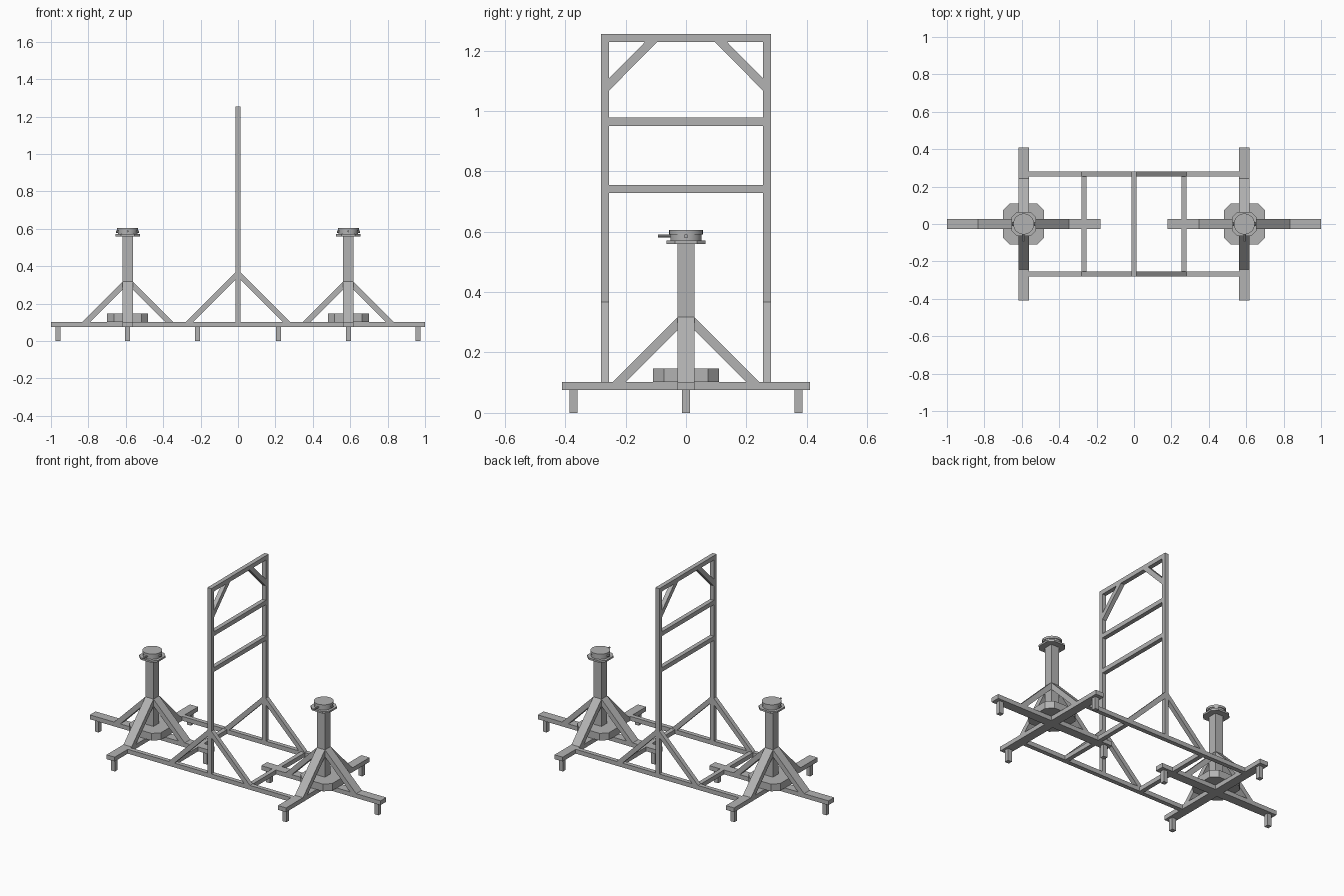
import bpy
import bmesh
from math import pi
from mathutils import Matrix, Vector

if "Cube" in bpy.data.objects:
    bpy.data.objects.remove(bpy.data.objects["Cube"])

steel = bpy.data.materials.new("grey_steel")
steel.use_nodes = True
GREY = (0.45, 0.45, 0.45, 1)
steel.diffuse_color = GREY
steel.node_tree.nodes["Principled BSDF"].inputs["Base Color"].default_value = GREY


def finish(name, bm):
    bmesh.ops.recalc_face_normals(bm, faces=bm.faces)
    mesh = bpy.data.meshes.new(name)
    bm.to_mesh(mesh)
    bm.free()
    mesh.materials.append(steel)
    obj = bpy.data.objects.new(name, mesh)
    bpy.context.collection.objects.link(obj)
    return obj


def box(name, center, size):
    bm = bmesh.new()
    bmesh.ops.create_cube(bm, size=1, matrix=Matrix.Translation(center) @ Matrix.Diagonal((*size, 1)))
    return finish(name, bm)


def prism(name, points, depth):
    """Extrude a closed outline of 3D points along a depth vector."""
    bm = bmesh.new()
    face = bm.faces.new([bm.verts.new(p) for p in points])
    ext = bmesh.ops.extrude_face_region(bm, geom=[face])
    moved = [g for g in ext["geom"] if isinstance(g, bmesh.types.BMVert)]
    bmesh.ops.translate(bm, verts=moved, vec=depth)
    return finish(name, bm)


def brace(name, profile, origin, direction, width):
    """Diagonal brace: profile of (run, height) pairs along a direction."""
    d = Vector(direction)
    side = Vector((-d.y, d.x, 0)) * width
    pts = [Vector(origin) + d * r + Vector((0, 0, h)) - side / 2 for r, h in profile]
    return prism(name, pts, side)


def chamfered_block(name, center, half, flat, z0, z1):
    outline = [(flat, -half), (half, -flat), (half, flat), (flat, half),
               (-flat, half), (-half, flat), (-half, -flat), (-flat, -half)]
    return prism(name, [(center + x, y, z0) for x, y in outline], (0, 0, z1 - z0))


def cylinder(name, center, radius, top_radius, depth, sides=24, rotation=None):
    bm = bmesh.new()
    matrix = Matrix.Translation(center) @ (rotation or Matrix())
    bmesh.ops.create_cone(bm, cap_ends=True, segments=sides, radius1=radius,
                          radius2=top_radius, depth=depth, matrix=matrix)
    obj = finish(name, bm)
    bpy.ops.object.select_all(action="DESELECT")
    obj.select_set(True)
    bpy.context.view_layer.objects.active = obj
    bpy.ops.object.shade_smooth_by_angle()
    return obj


THIN, WIDE = 0.027, 0.056
BASE_Z, BASE_TOP = 0.0885, 0.102
POST_Y = 0.268
COMPASS = {"left": (1, 0, 0), "right": (-1, 0, 0), "back": (0, 1, 0), "front": (0, -1, 0)}
LEG_BRACE = [(0.243, BASE_TOP), (0.028, 0.317), (0.028, 0.274), (0.2, BASE_TOP)]
POST_BRACE = [(0.28, BASE_TOP), (0.0135, 0.368), (0.0135, 0.328), (0.24, BASE_TOP)]

# Two pedestals on cross-shaped feet
for label, px in (("left", 0.59), ("right", -0.59)):
    box(label + "_long_foot_bar", (px, 0, BASE_Z), (0.82, WIDE, THIN))
    box(label + "_cross_foot_bar", (px, 0, BASE_Z), (WIDE, 0.82, THIN))
    box(label + "_column", (px, 0, 0.3225), (WIDE, WIDE, 0.49))
    chamfered_block(label + "_ballast_block", px, 0.11, 0.073, BASE_TOP, 0.147)
    for side, d in COMPASS.items():
        brace(f"{label}_{side}_leg_brace", LEG_BRACE, (px, 0, 0), d, WIDE)
        box(f"{label}_{side}_foot", (px + d[0] * 0.373, d[1] * 0.373, 0.0375), (THIN, THIN, 0.075))
    # Clamp head with flange, drum, side bolts and locking lever
    chamfered_block(label + "_head_flange", px, 0.065, 0.036, 0.56, 0.571)
    cylinder(label + "_head_drum", (px, 0, 0.582), 0.052, 0.052, 0.024)
    cylinder(label + "_head_cap", (px, 0, 0.598), 0.056, 0.056, 0.014)
    for s in (1, -1):
        cylinder(label + "_head_bolt", (px + s * 0.053, 0, 0.585), 0.007, 0.007, 0.018, 8,
                 Matrix.Rotation(pi / 2, 4, "Y"))
    cylinder(label + "_locking_lever", (px, -0.07, 0.586), 0.005, 0.005, 0.046, 8,
             Matrix.Rotation(pi / 2, 4, "X"))

# Rails joining the pedestals, with upright posts and their braces
for label, s in (("back", 1), ("front", -1)):
    y = s * POST_Y
    box(label + "_rail", (0, y, BASE_Z), (1.124, THIN, THIN))
    box(label + "_post", (0, y, 0.665), (THIN, THIN, 1.18))
    for side in ("left", "right"):
        brace(f"{label}_{side}_post_brace", POST_BRACE, (0, y, 0), COMPASS[side], THIN)
    corner = [(0.255, 1.067), (0.255, 1.108), (0.136, 1.228), (0.096, 1.228)]
    brace(label + "_top_corner_brace", corner, (0, 0, 0), (0, s, 0), THIN)

# Members tying the two sides together
for label, x in (("left", 0.268), ("right", -0.268)):
    box(label + "_floor_tie", (x, 0, BASE_Z), (THIN, 0.51, THIN))
for label, z in (("lower_crossbar", 0.741), ("upper_crossbar", 0.964), ("top_crossbar", 1.2415)):
    box(label, (0, 0, z), (THIN, 0.51, THIN))
